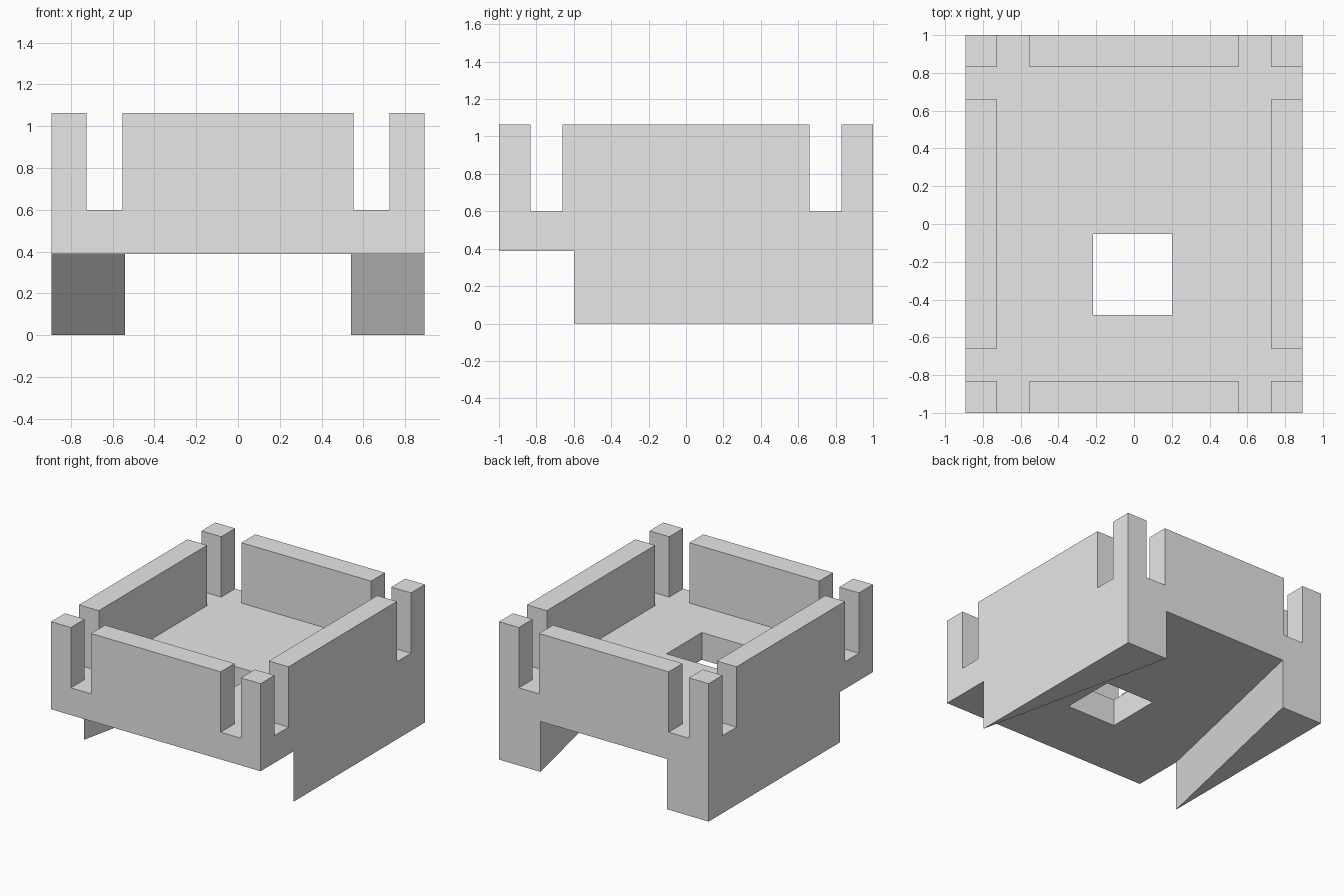
import bpy
import bmesh

cube = bpy.data.objects.get("Cube")
if cube:
    bpy.data.objects.remove(cube, do_unlink=True)

# Main dimensions
HALF_X, HALF_Y, TOP = 0.893, 1.0, 1.063
FLOOR_LOW, FLOOR_TOP = 0.388, 0.598
POST_X, POST_Y = 0.725, 0.831      # inner faces of walls and corner posts
WALL_X, WALL_Y = 0.553, 0.66       # half lengths of the wall panels
LEG_X, LEG_FRONT = 0.54, -0.6      # inner back corner and front tip of the legs
OVER = 0.1                         # overshoot of the cutters

grey = bpy.data.materials.new("light grey")
grey.use_nodes = True
grey.diffuse_color = (0.8, 0.8, 0.8, 1)
grey.node_tree.nodes["Principled BSDF"].inputs["Base Color"].default_value = (0.8, 0.8, 0.8, 1)


def prism(name, outline, low, high):
    """Extrude a plan outline from low to high."""
    bm = bmesh.new()
    face = bm.faces.new([bm.verts.new((x, y, low)) for x, y in outline])
    sides = bmesh.ops.extrude_face_region(bm, geom=[face])
    verts = [g for g in sides["geom"] if isinstance(g, bmesh.types.BMVert)]
    bmesh.ops.translate(bm, verts=verts, vec=(0, 0, high - low))
    bmesh.ops.recalc_face_normals(bm, faces=bm.faces)
    mesh = bpy.data.meshes.new(name)
    bm.to_mesh(mesh)
    bm.free()
    mesh.materials.append(grey)
    obj = bpy.data.objects.new(name, mesh)
    bpy.context.scene.collection.objects.link(obj)
    return obj


def box(name, x0, x1, y0, y1, low, high):
    return prism(name, [(x0, y0), (x1, y0), (x1, y1), (x0, y1)], low, high)


def cut(target, cutter):
    """Subtract the cutter, then remove it."""
    cutter.hide_render = True
    mod = target.modifiers.new(cutter.name, "BOOLEAN")
    mod.operation, mod.solver, mod.object = "DIFFERENCE", "EXACT", cutter
    bpy.context.view_layer.objects.active = target
    bpy.ops.object.modifier_apply(modifier=mod.name)
    bpy.data.objects.remove(cutter, do_unlink=True)


tray = box("walled_tray", -HALF_X, HALF_X, -HALF_Y, HALF_Y, 0, TOP)

# Open interior above the floor
cut(tray, box("interior", -POST_X, POST_X, -POST_Y, POST_Y, FLOOR_TOP, TOP + OVER))

# Slots between the wall panels and the corner posts
far_x, far_y = HALF_X + OVER, HALF_Y + OVER
for side in (-1, 1):
    x0, x1 = sorted((side * WALL_X, side * POST_X))
    cut(tray, box("end_slot", x0, x1, -far_y, far_y, FLOOR_TOP, TOP + OVER))
    y0, y1 = sorted((side * WALL_Y, side * POST_Y))
    cut(tray, box("side_slot", -far_x, far_x, y0, y1, FLOOR_TOP, TOP + OVER))

# Flared space underneath, leaving two wedge legs
slope = (HALF_X - LEG_X) / (HALF_Y - LEG_FRONT)
back_x = LEG_X - slope * OVER
front_x = LEG_X + slope * (HALF_Y + far_y)
cut(tray, prism("underspace", [(-front_x, -far_y), (front_x, -far_y),
                               (back_x, far_y), (-back_x, far_y)], -OVER, FLOOR_LOW))

# Rectangular hole through the floor
cut(tray, box("floor_hole", -0.218, 0.203, -0.482, -0.053, FLOOR_LOW - OVER, FLOOR_TOP + OVER))
